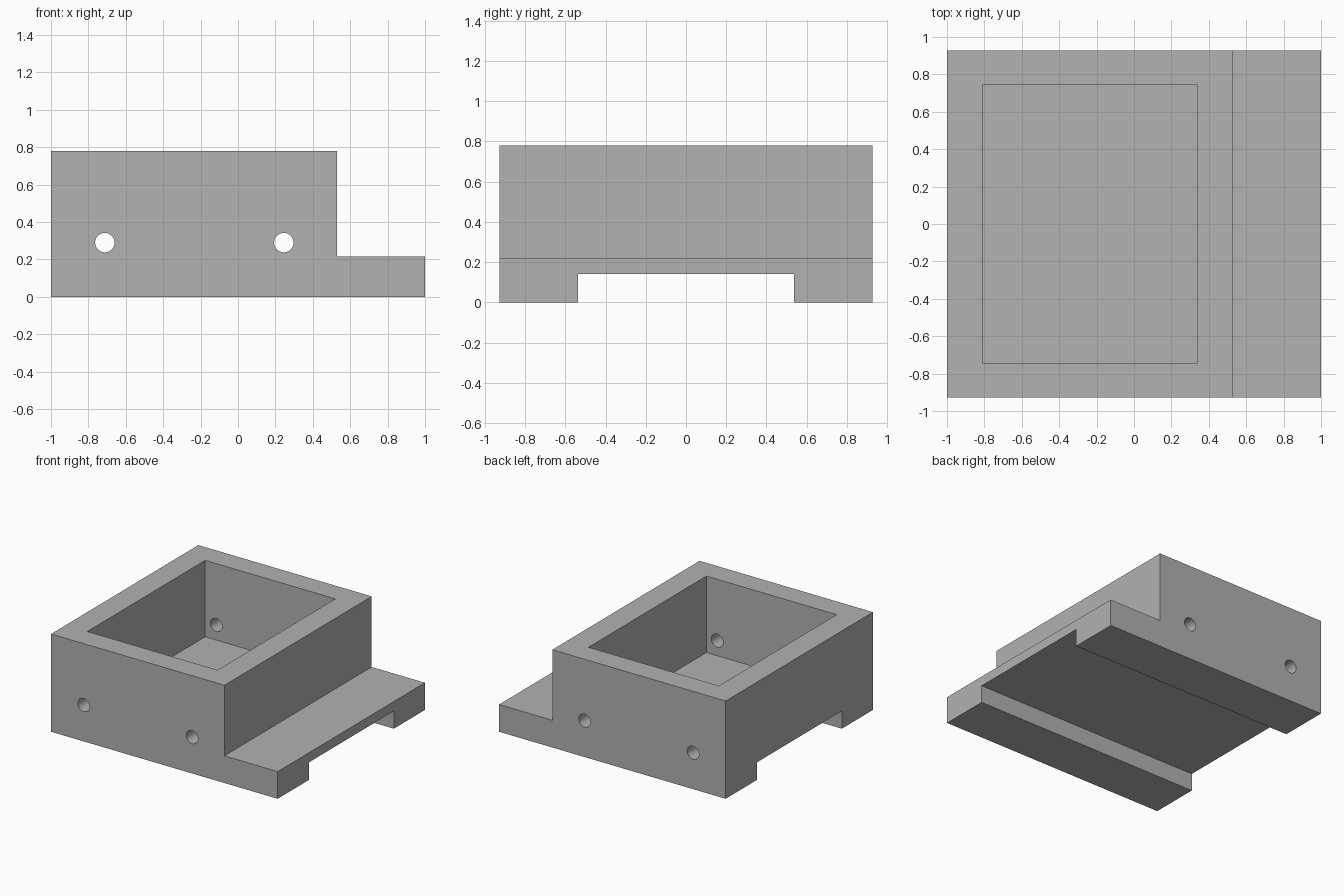
import bpy
import bmesh
from math import radians
from mathutils import Vector

cube = bpy.data.objects.get("Cube")
if cube:
    bpy.data.objects.remove(cube, do_unlink=True)

HALF_Y = 0.928
TOP, LEDGE, FLOOR, CHANNEL = 0.78, 0.217, 0.17, 0.14

grey = bpy.data.materials.new("plain grey")
grey.use_nodes = True
grey.diffuse_color = (0.445, 0.445, 0.445, 1)
grey.node_tree.nodes["Principled BSDF"].inputs["Base Color"].default_value = grey.diffuse_color


def extrude_profile(name, points):
    """Sweep an (x, z) outline along the full depth."""
    bm = bmesh.new()
    face = bm.faces.new([bm.verts.new((x, -HALF_Y, z)) for x, z in points])
    swept = bmesh.ops.extrude_face_region(bm, geom=[face])["geom"]
    verts = [g for g in swept if isinstance(g, bmesh.types.BMVert)]
    bmesh.ops.translate(bm, verts=verts, vec=(0, 2 * HALF_Y, 0))
    bmesh.ops.recalc_face_normals(bm, faces=bm.faces)
    mesh = bpy.data.meshes.new(name)
    bm.to_mesh(mesh)
    bm.free()
    obj = bpy.data.objects.new(name, mesh)
    bpy.context.collection.objects.link(obj)
    return obj


def box_cutter(name, low, high):
    low, high = Vector(low), Vector(high)
    bpy.ops.mesh.primitive_cube_add(size=1, location=(low + high) / 2)
    obj = bpy.context.object
    obj.name = name
    obj.scale = high - low
    return obj


def hole_cutter(name, x):
    bpy.ops.mesh.primitive_cylinder_add(vertices=40, radius=0.052, depth=3,
                                        location=(x, 0, 0.29), rotation=(radians(90), 0, 0))
    obj = bpy.context.object
    obj.name = name
    return obj


# Stepped block: tall housing with a low ledge on one side
housing = extrude_profile("stepped_housing", [
    (-1, 0), (1, 0), (1, LEDGE), (0.53, LEDGE), (0.53, TOP), (-1, TOP)])
housing.data.materials.append(grey)

# Open pocket, underside channel and cross holes
cutters = [
    box_cutter("pocket_cutter", (-0.81, -0.743, FLOOR), (0.34, 0.743, 1)),
    box_cutter("channel_cutter", (-2, -0.536, -1), (2, 0.536, CHANNEL)),
    hole_cutter("left_hole_cutter", 0.245),
    hole_cutter("right_hole_cutter", -0.712),
]
bpy.ops.object.select_all(action='DESELECT')
housing.select_set(True)
bpy.context.view_layer.objects.active = housing
for cutter in cutters:
    cutter.hide_render = True
    cut = housing.modifiers.new(cutter.name, 'BOOLEAN')
    cut.operation = 'DIFFERENCE'
    cut.solver = 'EXACT'
    cut.object = cutter
    bpy.ops.object.modifier_apply(modifier=cut.name)
    bpy.data.objects.remove(cutter, do_unlink=True)

# Smooth hole walls, sharp block edges
bpy.ops.object.shade_smooth_by_angle(angle=radians(30))
